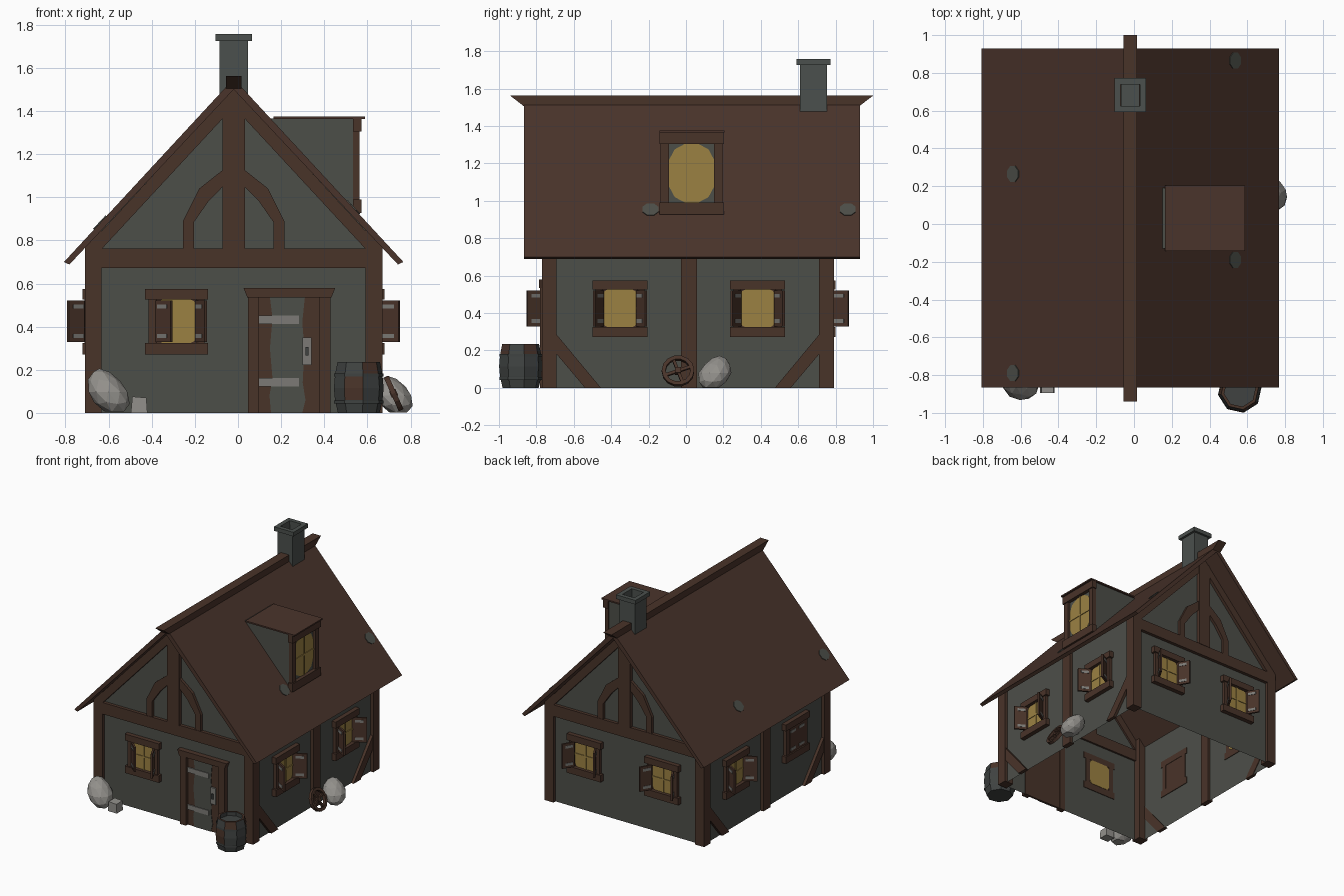
import bpy, bmesh, math
from mathutils import Matrix, Vector

if "Cube" in bpy.data.objects:
    bpy.data.objects.remove(bpy.data.objects["Cube"])

def mat(name, r, g, b):
    m = bpy.data.materials.new(name)
    m.diffuse_color = (r, g, b, 1)
    m.use_nodes = True
    m.node_tree.nodes["Principled BSDF"].inputs["Base Color"].default_value = m.diffuse_color
    return m

BROWN = mat("timber brown", .066, .033, .022)
ROOF = mat("roof brown", .068, .034, .024)
GREY = mat("plaster grey", .073, .077, .066)
STONE = mat("chimney grey", .070, .080, .074)
LIGHT = mat("rock grey", .29, .28, .26)
IRON = mat("iron grey", .20, .195, .18)
GLOW = mat("window yellow", .33, .22, .055)
DARK = mat("dark barrel grey", .05, .055, .053)
I = Matrix.Identity(4)
T = Matrix.Translation
CX, CY = -.02, .01          # house centre
HX, HY = .665, .755         # wall half sizes
SL = 1.08                   # roof slope

def rz(deg):
    return Matrix.Rotation(math.radians(deg), 4, 'Z')

def finish(name, bm, mats, M=I):
    bm.transform(M)
    bmesh.ops.recalc_face_normals(bm, faces=bm.faces)
    me = bpy.data.meshes.new(name)
    bm.to_mesh(me)
    bm.free()
    for m in mats:
        me.materials.append(m)
    ob = bpy.data.objects.new(name, me)
    bpy.context.collection.objects.link(ob)
    return ob

def prism(name, pts, a, b, m, M=I, axis='y'):
    """Extrude a 2D outline: axis y takes (x, z), axis x takes (y, z)."""
    bm = bmesh.new()
    P = (lambda p, d: (p[0], d, p[1])) if axis == 'y' else (lambda p, d: (d, p[0], p[1]))
    A = [bm.verts.new(P(p, a)) for p in pts]
    B = [bm.verts.new(P(p, b)) for p in pts]
    bm.faces.new(A)
    bm.faces.new(B)
    for i in range(len(pts)):
        j = (i + 1) % len(pts)
        bm.faces.new((A[i], A[j], B[j], B[i]))
    return finish(name, bm, [m], M)

def box(name, x0, x1, y0, y1, z0, z1, m, M=I):
    return prism(name, [(x0, z0), (x1, z0), (x1, z1), (x0, z1)], y0, y1, m, M)

# Walls: open shell, no floor
bm = bmesh.new()
zt, za = 1.51 - SL * HX, 1.51
outline = [(-HX, 0), (-HX, zt), (0, za), (HX, zt), (HX, 0)]
rows = [[bm.verts.new((CX + x, CY + y, z)) for x, z in outline] for y in (-HY, HY)]
for r in rows:
    bm.faces.new(r)
for i in (0, 3):
    bm.faces.new((rows[0][i], rows[0][i + 1], rows[1][i + 1], rows[1][i]))
finish("walls", bm, [GREY])

# Roof slabs, ridge beam with pointed ends
for s in (-1, 1):
    prism("roof_slope", [(CX, 1.55), (CX + s * .787, .70), (CX + s * .762, .688), (CX, 1.50)],
          -.866, .93, ROOF)
prism("ridge_beam", [(-.94, 1.562), (1.0, 1.562), (.925, 1.505), (-.866, 1.505)],
      CX - .036, CX + .036, BROWN, axis='x')

# Corner posts, gable rafters and curved braces, mirrored left-right and front-back
for f in (-1, 1):
    ya, yb = CY + f * .74, CY + f * .78
    for s in (-1, 1):
        u = lambda pts: [(CX + s * x, z) for x, z in pts]
        prism("corner_post", u([(.612, 0), (.69, 0), (.69, .77), (.612, .85)]),
              CY + f * .702, yb, BROWN)
        prism("gable_rafter", u([(0, 1.505), (.69, .76), (.612, .76), (0, 1.42)]), ya, yb, BROWN)
        prism("curved_brace", u([(.235, .75), (.235, .89), (.16, 1.04), (.04, 1.135),
                                 (.04, 1.06), (.118, .98), (.184, .885), (.184, .75)]),
              ya, yb - f * .003, BROWN)
        xs = sorted((CX + s * .66, CX + s * .687))
        prism("corner_brace", [(CY + f * y, z) for y, z in
                               [(.71, .295), (.71, .19), (.55, 0), (.465, 0)]],
              *xs, BROWN, axis='x')
    box("tie_beam", CX - .62, CX + .62, ya, yb, .673, .763, BROWN)
    box("king_post", CX - .053, CX + .053, ya, yb + f * .003, .76, 1.46, BROWN)
for s in (-1, 1):
    box("middle_post", CX + s * .65, CX + s * .69, -.027, .059, 0, .80, BROWN)

# Windows: local frame has the wall at y = 0, outside toward -y
def window(M, w=.0925, z0=.325, z1=.525, ow=.147, jw=.13, ft=.05, ch=.025, angles=(120, 120),
           closed=False):
    box("window_lintel", -ow, ow, -.035, .005, z1, z1 + ft, BROWN, M)
    box("window_sill", -ow, ow, -.035, .005, z0 - ft - .004, z0, BROWN, M)
    for s in (-1, 1):
        box("window_jamb", s * w, s * jw, -.026, .005, z0, z1, BROWN, M)
    box("window_backing", -w, w, -.005, .002, z0, z1, BROWN, M)
    if not closed:
        e = ch
        prism("window_pane", [(-w, z0 + e), (-w + .35 * e, z0 + .35 * e), (-w + e, z0), (w - e, z0),
                              (w - .35 * e, z0 + .35 * e), (w, z0 + e), (w, z1 - e),
                              (w - .35 * e, z1 - .35 * e), (w - e, z1), (-w + e, z1),
                              (-w + .35 * e, z1 - .35 * e), (-w, z1 - e)], -.009, .008, GLOW, M)
        box("window_bar", -.006, .006, -.015, -.007, z0, z1, GLOW, M)
        zc = (z0 + z1) / 2
        box("window_crossbar", -w, w, -.014, -.007, zc - .006, zc + .006, GLOW, M)
    for s, a in zip((-1, 1), angles):
        S = M @ Matrix.Diagonal((-s, 1, 1, 1)) @ T((-w, -.022, 0)) @ rz(-a)
        box("shutter", 0, .094, -.007, .007, z0 + .004, z1 - .004, BROWN, S)
        for z in (z0 + .022, z1 - .042):
            box("shutter_strap", .01, .07, -.010, .010, z, z + .02, IRON, S)

XR, XL, YF, YB = CX + HX, CX - HX, CY - HY, CY + HY
window(T((-.285, YF, 0)), angles=(42, 117))
for y in (-.353, .383):
    window(T((XR, y, 0)) @ rz(90))
for x in (-.345, .325):
    window(T((x, YB, 0)) @ rz(180))
window(T((XL, .383, 0)) @ rz(-90))
window(T((XL, -.353, 0)) @ rz(-90), angles=(0, 0), closed=True)

# Dormer
prism("dormer_body", [(.545, 1.366), (.545, .92), (.14, 1.366)], -.13, .19, GREY)
box("dormer_roof", .165, .588, -.143, .205, 1.364, 1.375, ROOF)
window(T((.538, .03, 0)) @ rz(90), w=.12, z0=.99, z1=1.305, ow=.173, jw=.165, ft=.06,
       ch=.085, angles=())

# Chimney: hollow square shaft with cap
def ring(name, cx, cy, hx, hy, t, z0, z1, m):
    for s in (-1, 1):
        box(name, cx + s * (hx - t), cx + s * hx, cy - hy, cy + hy, z0, z1, m)
        box(name, cx - hx + t, cx + hx - t, cy + s * (hy - t), cy + s * hy, z0, z1, m)
ring("chimney_shaft", CX, .682, .066, .073, .015, 1.45, 1.73, STONE)
ring("chimney_cap", CX, .682, .084, .09, .033, 1.725, 1.757, STONE)
box("chimney_floor", CX - .05, CX + .05, .625, .74, 1.6, 1.62, STONE)

# Roof patches lying on the slopes
for x, y in ((-.64, .265), (-.64, -.79), (.535, .865), (.535, -.19)):
    s = 1 if x > CX else -1
    bm = bmesh.new()
    bmesh.ops.create_cone(bm, cap_ends=True, segments=8, radius1=.046, radius2=.046, depth=.008)
    finish("roof_patch", bm, [GREY], T((x, y, 1.552 - SL * abs(x - CX)))
           @ Matrix.Rotation(s * math.atan(SL), 4, 'Y') @ rz(22.5))

# Door
D = T((.238, YF, 0))
box("door_panel", -.145, .145, -.012, .003, 0, .54, BROWN, D)
prism("door_worn_planks", [(-.085, 0), (.06, 0), (.075, .06), (.062, .14), (.07, .3), (.06, .42),
                           (.072, .535), (-.09, .535), (-.078, .44), (-.09, .3), (-.078, .16),
                           (-.092, .08)], -.016, -.008, GREY, D)
for s in (-1, 1):
    box("door_jamb", s * .141, s * .192, -.035, .005, 0, .54, BROWN, D)
prism("door_lintel", [(-.195, .535), (.195, .535), (.213, .58), (-.213, .58)], -.042, .005, BROWN, D)
for z in (.123, .413):
    box("door_strap", -.14, .045, -.021, -.012, z, z + .038, IRON, D)
box("door_lock", .062, .104, -.024, -.012, .222, .35, IRON, D)
box("door_handle", .076, .09, -.034, -.02, .265, .305, DARK, D)

# Barrel: lathed in eight sides, worn brown staves chosen by a rule
prof = [(.098, 0), (.112, .06), (.117, .115), (.112, .175), (.1, .235), (.084, .235), (.084, .205)]
bm = bmesh.new()
rings = [[bm.verts.new((r * math.cos(k * math.pi / 4), r * math.sin(k * math.pi / 4), z))
          for k in range(8)] for r, z in prof]
for i in range(len(prof) - 1):
    for k in range(8):
        f = bm.faces.new((rings[i][k], rings[i][(k + 1) % 8], rings[i + 1][(k + 1) % 8], rings[i + 1][k]))
        f.material_index = int(i == 4 or (i in (1, 2) and k % 3 == 2) or (i == 3 and k % 3 == 0))
bm.faces.new(rings[0])
bm.faces.new(rings[-1])
finish("barrel", bm, [DARK, BROWN], T((.56, -.884, 0)) @ rz(10))
for z in (.05, .175):
    bm = bmesh.new()
    bmesh.ops.create_cone(bm, cap_ends=False, segments=8, radius1=.116, radius2=.116, depth=.014)
    finish("barrel_hoop", bm, [DARK], T((.56, -.884, z)) @ rz(10))

# Wheel leaning against the right wall
W = T((.722, -.043, .09)) @ Matrix.Rotation(math.radians(-24), 4, 'Y')
bm = bmesh.new()
sec = [(.066, -.012), (.087, -.012), (.087, .012), (.066, .012)]
rr = [[bm.verts.new((x, r * math.cos(k * math.pi / 7), r * math.sin(k * math.pi / 7))) for r, x in sec]
      for k in range(14)]
for k in range(14):
    for j in range(4):
        n = (k + 1) % 14
        bm.faces.new((rr[k][j], rr[n][j], rr[n][(j + 1) % 4], rr[k][(j + 1) % 4]))
finish("wheel_rim", bm, [BROWN], W)
for a in (20, 110):
    box("wheel_spoke", -.008, .008, -.07, .07, -.008, .008, BROWN,
        W @ Matrix.Rotation(math.radians(a), 4, 'X'))
box("wheel_hub", -.016, .016, -.016, .016, -.016, .016, BROWN, W)

# Rocks: tapered, leaning, flat-bottomed balls
def rock(name, c, size, lean, sub=2):
    bm = bmesh.new()
    bmesh.ops.create_icosphere(bm, subdivisions=sub, radius=1)
    for v in bm.verts:
        t = v.co.z
        k = 1 - .2 * t if t > 0 else 1
        v.co = Vector((v.co.x * k * size[0] + lean[0] * t, v.co.y * k * size[1] + lean[1] * t,
                       max(t, -.85) * size[2]))
    finish(name, bm, [LIGHT], T(c))
rock("front_rock", (-.603, -.84, .098), (.094, .092, .108), (-.04, .02))
rock("side_rock", (.722, .155, .08), (.085, .088, .092), (-.03, .025))
prism("small_stone", [(-.497, 0), (-.42, 0), (-.425, .07), (-.49, .076)], -.895, -.82, LIGHT)
